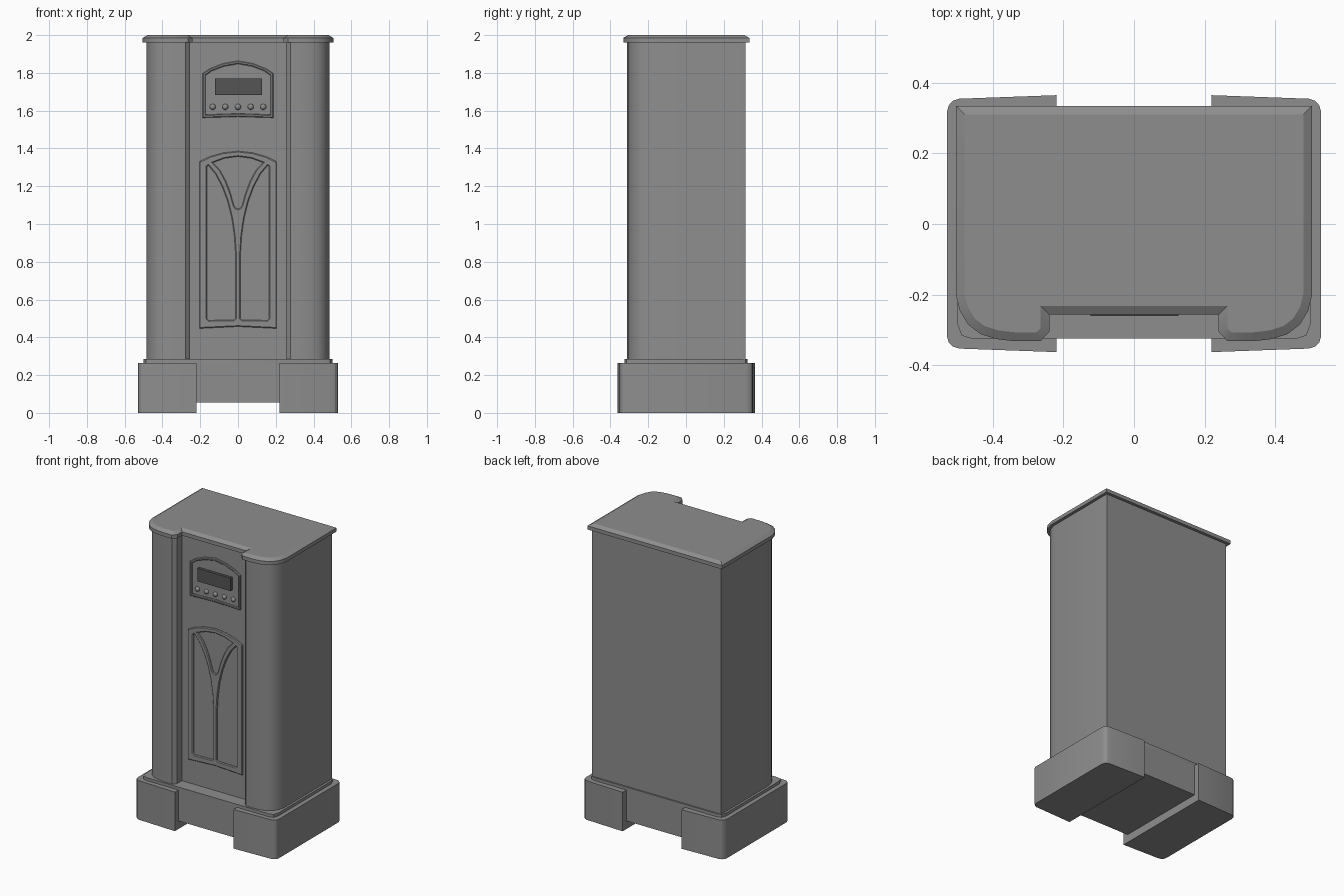
import bpy, bmesh, math
from mathutils import Vector

if "Cube" in bpy.data.objects:
    bpy.data.objects.remove(bpy.data.objects["Cube"])


def material(name, v):
    m = bpy.data.materials.new(name)
    m.diffuse_color = (v, v, v, 1)
    m.use_nodes = True
    m.node_tree.nodes["Principled BSDF"].inputs["Base Color"].default_value = m.diffuse_color
    return m


grey, dark = material("mid_grey", 0.27), material("dark_grey", 0.09)


def finish(ob, angle=25, mat=grey):
    bpy.ops.object.select_all(action='DESELECT')
    ob.select_set(True)
    bpy.context.view_layer.objects.active = ob
    ob.data.materials.clear()
    ob.data.materials.append(mat)
    bpy.ops.object.shade_smooth_by_angle(angle=math.radians(angle))
    return ob


def inset(poly, d):
    """Shrink a counter-clockwise outline by d."""
    out = []
    for i, p in enumerate(poly):
        p = Vector(p)
        a = (p - Vector(poly[i - 1])).normalized()
        b = (Vector(poly[(i + 1) % len(poly)]) - p).normalized()
        na, nb = Vector((-a.y, a.x)), Vector((-b.y, b.x))
        out.append(p + (na + nb) * d / (1 + na.dot(nb)))
    return out


def loft(name, poly, layers, mat=grey):
    """Stack copies of an outline at (z, inset) layers and cap the ends."""
    bm = bmesh.new()
    rings = [[bm.verts.new((p[0], p[1], z)) for p in inset(poly, d)] for z, d in layers]
    n = len(poly)
    for lo, hi in zip(rings, rings[1:]):
        for i in range(n):
            j = (i + 1) % n
            bm.faces.new((lo[i], lo[j], hi[j], hi[i]))
    bm.faces.new(rings[0][::-1])
    bm.faces.new(rings[-1])
    bmesh.ops.recalc_face_normals(bm, faces=bm.faces)
    me = bpy.data.meshes.new(name)
    bm.to_mesh(me)
    bm.free()
    ob = bpy.data.objects.new(name, me)
    bpy.context.collection.objects.link(ob)
    return finish(ob, mat=mat)


def relief(name, outlines, y_back, y_front, chamfer):
    """Flat panel in the x-z plane; outlines after the first are openings."""
    cu = bpy.data.curves.new(name, 'CURVE')
    cu.dimensions, cu.fill_mode = '2D', 'BOTH'
    for pts in outlines:
        sp = cu.splines.new('POLY')
        sp.points.add(len(pts) - 1)
        for q, (x, z) in zip(sp.points, pts):
            q.co = (x, z, 0, 1)
        sp.use_cyclic_u = True
    cu.bevel_depth, cu.bevel_resolution, cu.offset = chamfer, 0, -chamfer
    cu.extrude = (y_back - y_front) / 2 - chamfer
    ob = bpy.data.objects.new(name, cu)
    bpy.context.collection.objects.link(ob)
    ob.rotation_euler.x = math.pi / 2
    ob.location.y = (y_back + y_front) / 2
    bpy.ops.object.select_all(action='DESELECT')
    ob.select_set(True)
    bpy.context.view_layer.objects.active = ob
    bpy.ops.object.convert(target='MESH')
    return finish(bpy.context.object)


def box(name, x0, x1, y0, y1, z0, z1, mat=grey):
    return loft(name, [(x0, y0), (x1, y0), (x1, y1), (x0, y1)], [(z0, 0), (z1, 0)], mat)


def mirrored(half):
    """Complete a right-hand half outline across x = 0."""
    return half + [(-x, v) for x, v in reversed(half) if abs(x) > 1e-6]


def flip(pts):
    return [(-x, v) for x, v in reversed(pts)]


# Cabinet: rounded front columns around a recessed centre
column = [(0.34, -0.332), (0.39, -0.326), (0.435, -0.312), (0.47, -0.285),
          (0.494, -0.245), (0.505, -0.2), (0.505, 0.335)]
loft("cabinet_body", mirrored([(0.235, -0.257), (0.235, -0.3), (0.27, -0.332)] + column),
     [(0.28, 0.02), (1.965, 0.02)])
loft("cabinet_top", mirrored([(0.24, -0.257), (0.24, -0.305), (0.265, -0.332)] + column),
     [(1.96, 0), (1.985, 0), (2.0, 0.025)])

# Plinth and base
loft("plinth", mirrored([(0.46, -0.325), (0.488, -0.316), (0.5, -0.285),
                         (0.5, 0.285), (0.488, 0.316), (0.46, 0.325)]),
     [(0.26, 0), (0.285, 0)])
box("base_centre", -0.23, 0.23, -0.325, 0.325, 0.055, 0.265)
foot = [(0.22, -0.363), (0.495, -0.353), (0.514, -0.347), (0.525, -0.336), (0.53, -0.318),
        (0.53, 0.318), (0.525, 0.336), (0.514, 0.349), (0.495, 0.355), (0.22, 0.365)]
loft("right_foot", foot, [(0, 0), (0.265, 0)])
loft("left_foot", flip(foot), [(0, 0), (0.265, 0)])

# Lower door panel with a fan and two leaf-shaped openings
wall = -0.237
arch = mirrored([(0, 0.457), (0.205, 0.447), (0.205, 1.33), (0.15, 1.357), (0.08, 1.377), (0, 1.386)])
leaf = [(0.155, 0.49), (0.165, 0.5), (0.165, 1.303), (0.157, 1.31), (0.12, 1.265),
        (0.085, 1.2), (0.055, 1.12), (0.033, 1.03), (0.02, 0.94), (0.014, 0.85),
        (0.014, 0.5), (0.022, 0.492)]
fan = mirrored([(0.0, 1.08), (0.013, 1.085), (0.022, 1.1), (0.04, 1.165), (0.065, 1.23),
                (0.095, 1.285), (0.132, 1.325), (0.07, 1.348), (0.0, 1.357)])
relief("door_panel", [arch, leaf, flip(leaf), fan], wall + 0.004, wall - 0.011, 0.005)

# Control panel: raised frame around a lower plate
rim = mirrored([(0, 1.568), (0.187, 1.562), (0.187, 1.797), (0.15, 1.822), (0.08, 1.85), (0, 1.864)])
hole = mirrored([(0, 1.584), (0.172, 1.578), (0.172, 1.787), (0.14, 1.81), (0.075, 1.835), (0, 1.848)])
relief("control_frame", [rim, hole], wall + 0.004, wall - 0.012, 0.004)
relief("control_plate", [hole], wall + 0.004, wall - 0.004, 0.001)

# Display and button row
box("display", -0.123, 0.126, -0.26, wall + 0.004, 1.682, 1.77, dark)
for i in range(5):
    bpy.ops.mesh.primitive_uv_sphere_add(segments=16, ring_count=8, radius=0.016,
                                         location=((i - 2) * 0.067, wall - 0.004, 1.62))
    bpy.context.object.name = f"button_{i + 1}"
    finish(bpy.context.object, 60)
